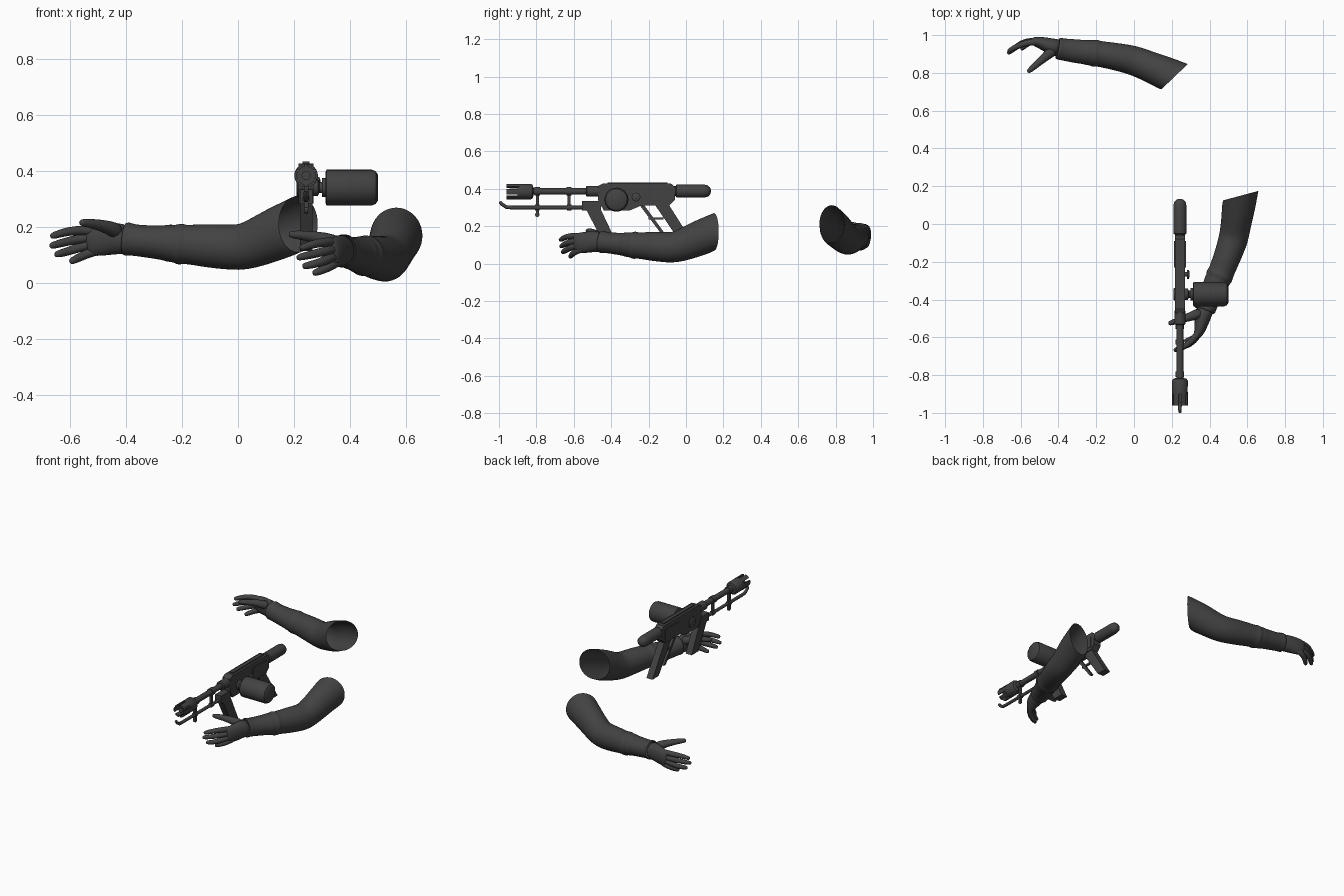
import bpy, bmesh, math
from mathutils import Vector, Matrix

if "Cube" in bpy.data.objects:
    bpy.data.objects.remove(bpy.data.objects["Cube"])

dark = bpy.data.materials.new("charcoal")
dark.diffuse_color = (0.055, 0.055, 0.055, 1)
dark.use_nodes = True
dark.node_tree.nodes["Principled BSDF"].inputs["Base Color"].default_value = dark.diffuse_color
GX = 0.243  # centre plane of the launcher


def loft(name, rings, cap_start=True, cap_end=True, matrix=None, subdiv=0, smooth=True):
    """Skin a list of equal-sized point rings."""
    bm = bmesh.new()
    rows = [[bm.verts.new(p) for p in r] for r in rings]
    n = len(rows[0])
    for a, b in zip(rows, rows[1:]):
        for i in range(n):
            j = (i + 1) % n
            bm.faces.new((a[i], a[j], b[j], b[i]))
    if cap_start:
        bm.faces.new(rows[0][::-1])
    if cap_end:
        bm.faces.new(rows[-1])
    if matrix:
        bm.transform(matrix)
    bmesh.ops.recalc_face_normals(bm, faces=bm.faces)
    me = bpy.data.meshes.new(name)
    bm.to_mesh(me)
    bm.free()
    me.materials.append(dark)
    ob = bpy.data.objects.new(name, me)
    bpy.context.collection.objects.link(ob)
    if subdiv:
        ob.modifiers.new("subdivide", 'SUBSURF').levels = subdiv
        ob.modifiers["subdivide"].render_levels = subdiv
    if smooth:
        bpy.ops.object.select_all(action='DESELECT')
        ob.select_set(True)
        bpy.context.view_layer.objects.active = ob
        if subdiv:
            bpy.ops.object.shade_smooth()
        else:
            bpy.ops.object.shade_smooth_by_angle(angle=math.radians(35))
    return ob


def ellipse(c, t, a, b, n):
    """Ring across direction t: a sideways, b upwards."""
    side = t.cross(Vector((0, 0, 1))).normalized()
    up = side.cross(t).normalized()
    return [c + side * a * math.cos(k * math.tau / n) + up * b * math.sin(k * math.tau / n)
            for k in range(n)]


def path_rings(pts, n, first=None):
    cs = [Vector(p[:3]) for p in pts]
    out = []
    for i, p in enumerate(pts):
        t = (cs[min(i + 1, len(cs) - 1)] - cs[max(i - 1, 0)]).normalized()
        if i == 0 and first:
            t = Vector(first).normalized()
        out.append(ellipse(cs[i], t, p[3], p[-1], n))
    return out


def lathe(name, origin, axis, profile, n=24):
    """Turned part along an axis, profile of (distance, radius)."""
    axis, o = Vector(axis), Vector(origin)
    return loft(name, [ellipse(o + axis * d, axis, r, r, n) for d, r in profile])


def along_y(name, z, profile, n=24, x=GX):
    return lathe(name, (x, 0, z), (0, 1, 0), profile, n)


def prism(name, poly, half, x=GX):
    """Side profile of (y, z) given a thickness in x."""
    return loft(name, [[(x + s * half, y, z) for y, z in poly] for s in (-1, 1)], smooth=False)


def box(name, y0, y1, z0, z1, half, x=GX):
    return prism(name, [(y0, z0), (y1, z0), (y1, z1), (y0, z1)], half, x)


# ---------- arms: x, y, z, half width, half height ----------
SLEEVE = [
    (.215, .78, .212, .098, .102), (.16, .80, .187, .090, .097), (.10, .826, .16, .083, .091),
    (.04, .85, .135, .080, .085), (0, .865, .128, .079, .083), (-.05, .877, .131, .076, .081),
    (-.10, .887, .134, .073, .079), (-.16, .897, .138, .070, .073), (-.19, .902, .139, .069, .070),
    (-.20, .903, .140, .073, .074), (-.215, .905, .141, .073, .074), (-.225, .906, .142, .067, .067),
    (-.25, .909, .144, .069, .068), (-.262, .910, .145, .064, .063), (-.30, .914, .148, .064, .060),
    (-.36, .922, .153, .060, .056), (-.385, .926, .157, .058, .058), (-.395, .928, .158, .060, .062),
    (-.405, .930, .159, .055, .057)]
PALM = [
    (-.39, .928, .158, .052, .056), (-.43, .937, .160, .045, .056), (-.47, .952, .157, .038, .058),
    (-.51, .964, .153, .029, .057), (-.535, .968, .150, .022, .052), (-.545, .968, .148, .012, .04)]
DIGITS = {
    "index_finger": [(-.49, .960, .186), (-.54, .965, .190), (-.605, .950, .188), (-.66, .918, .170)],
    "middle_finger": [(-.49, .962, .163), (-.54, .972, .164), (-.61, .950, .150), (-.663, .907, .135)],
    "ring_finger": [(-.49, .962, .142), (-.54, .972, .138), (-.60, .960, .116), (-.645, .920, .104)],
    "little_finger": [(-.48, .960, .122), (-.52, .970, .114), (-.56, .960, .096), (-.592, .930, .080)],
    "thumb": [(-.42, .925, .180), (-.46, .893, .200), (-.51, .85, .212), (-.556, .810, .217)]}


def arm(side, m=None):
    loft(side + "_sleeve", path_rings(SLEEVE, 20, (-.69, .72, 0)), False, False, m, 1)
    loft(side + "_palm", path_rings(PALM, 16), True, True, m, 1)
    for name, pts in DIGITS.items():
        r = (.034, .026, .019, .015) if name == "thumb" else (.018, .0185, .0165, .014)
        tip = Vector(pts[3]) + (Vector(pts[3]) - Vector(pts[2])).normalized() * .010
        rows = [(*p, q) for p, q in zip(pts, r)] + [(*tip, .008)]
        loft(side + "_" + name, path_rings(rows, 10), True, True, m, 1)


arm("left")
arm("right", Matrix.Translation((.565, .15, -.042)) @ Matrix.Rotation(math.radians(58.8), 4, 'Z')
    @ Matrix.Diagonal((1, -1, 1, 1)) @ Matrix.Translation((-.215, -.78, 0)))

# ---------- launcher body ----------
prism("receiver", [(-.47, .34), (-.47, .415), (-.445, .428), (-.08, .428), (-.06, .41), (-.06, .34),
                   (-.09, .31), (-.24, .31), (-.30, .285), (-.44, .285)], .027)
box("top_rail", -.42, -.10, .425, .435, .012)
box("receiver_side_panel", -.23, -.09, .33, .40, .031)
box("front_block", -.555, -.455, .283, .335, .022)
prism("front_grip", [(-.545, .31), (-.465, .31), (-.375, .12), (-.445, .12)], .022)
prism("rear_grip", [(-.17, .32), (-.095, .32), (.035, .115), (-.03, .115)], .022)
prism("trigger_lever", [(-.25, .315), (-.225, .315), (-.105, .15), (-.125, .15)], .008)
box("trigger_link", -.20, -.12, .235, .247, .006)

# ---------- barrel, muzzle and pipes ----------
along_y("barrel", .387, [(-.83, .018), (-.45, .018)])
along_y("barrel_collar", .387, [(-.535, .022), (-.53, .029), (-.46, .029), (-.455, .022)])
along_y("muzzle", .385, [(-.90, .026), (-.90, .041), (-.83, .042), (-.82, .036), (-.815, .02)])
along_y("muzzle_core", .385, [(-.945, .016), (-.89, .016)])
for k in range(6):  # crown of teeth around the muzzle
    seg = []
    for y in (-.96, -.89):
        arc = [math.radians(60 * k + d) for d in (-21, -7, 7, 21)]
        seg.append([(GX + r * math.cos(a), y, .385 + r * math.sin(a))
                    for r, aa in ((.042, arc), (.032, arc[::-1])) for a in aa])
    loft("muzzle_tooth_%d" % (k + 1), seg)
loft("pilot_pipe", path_rings([(GX, -.995, .332, .008), (GX, -.985, .318, .009), (GX, -.96, .302, .010),
                               (GX, -.93, .300, .010), (GX, -.54, .300, .010)], 12))
for y, low in ((-.795, .265), (-.625, .29)):  # clamps joining barrel and pipe
    box("pipe_strut", y - .008, y + .008, low, .39, .008)
    along_y("barrel_clamp", .387, [(y - .014, .023), (y + .014, .023)])
    along_y("pipe_clamp", .300, [(y - .012, .015), (y + .012, .015)], 16)
lathe("sling_ring", (GX - .006, -.795, .262), (1, 0, 0), [(0, .012), (.012, .012)], 16)

# ---------- rear tank ----------
along_y("tank_neck", .388, [(-.07, .026), (-.045, .026)])
along_y("rear_tank", .388, [(-.055, .028), (-.05, .035), (.095, .035), (.115, .031), (.128, .02), (.133, .006)])

# ---------- side drum and controls ----------
lathe("drum_neck", (0, -.372, .342), (1, 0, 0), [(.26, .03), (.285, .03), (.29, .02), (.30, .02), (.30, .034), (.32, .034)])
lathe("side_drum", (0, -.372, .342), (1, 0, 0), [(.312, .055), (.316, .064), (.478, .064), (.492, .058), (.50, .045)], 32)
lathe("valve_wheel", (0, -.267, .356), (1, 0, 0), [(.265, .012), (.28, .012), (.28, .024), (.29, .024), (.295, .01)], 12)
lathe("left_cap", (0, -.372, .342), (-1, 0, 0), [(-.22, .034), (-.212, .034), (-.208, .028)])
